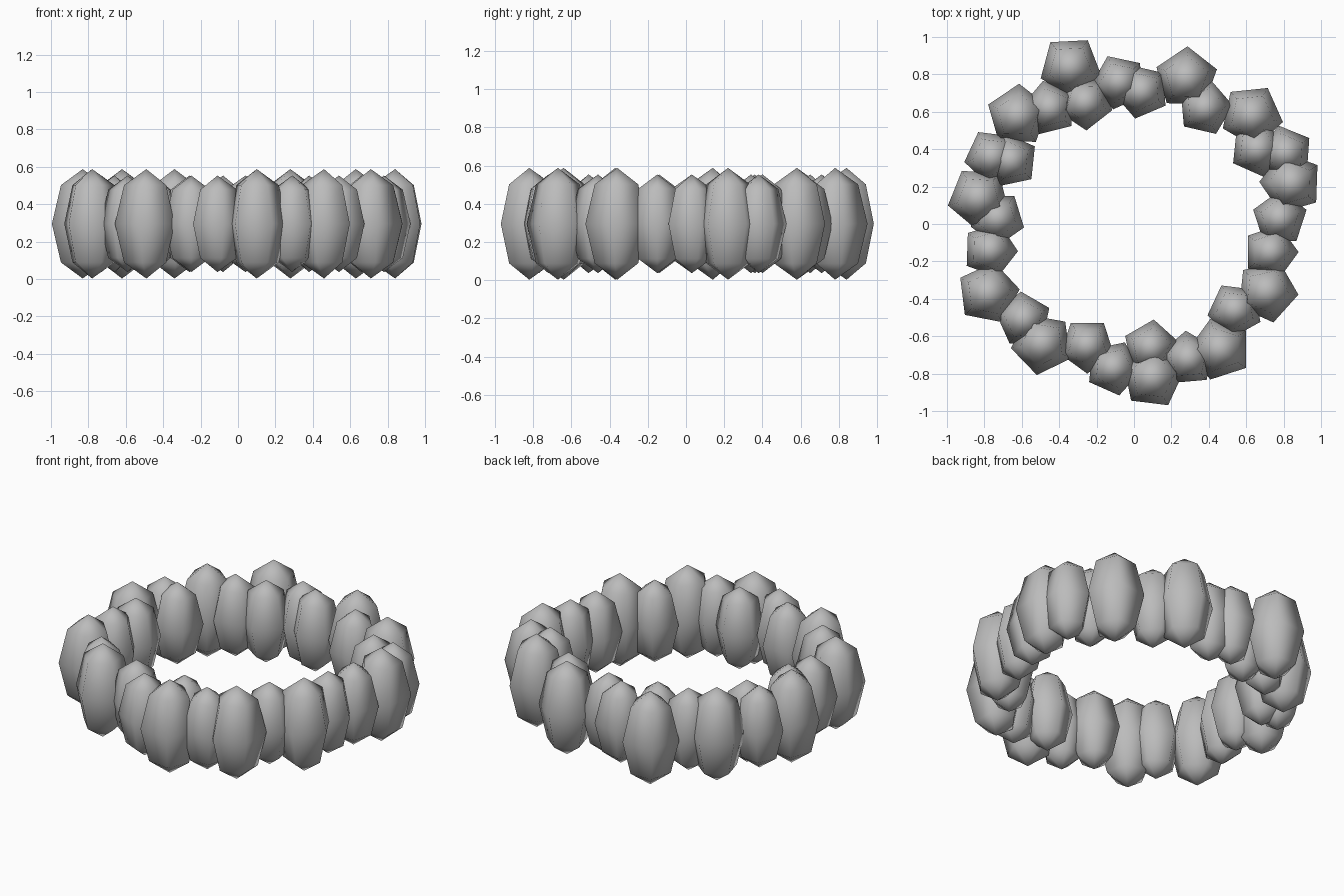
import bpy
import bmesh
from math import cos, sin, pi, radians

default_cube = bpy.data.objects.get("Cube")
if default_cube:
    bpy.data.objects.remove(default_cube, do_unlink=True)

SIDES = 5
STRETCH = 1.72      # half height of a stone relative to its radius
MID_HEIGHT = 0.295  # every stone is centred on this level

# Stones of the ring: x and y in hundredths, turn about z in degrees
LARGE_STONES = [
    (-34, 84, 57), (28, 78, 16), (63, 58, 60), (84, 22, 34),
    (71, -36, 66), (46, -67, 36), (10, -82, 11), (-49, -64, 44),
    (-78, -37, 7), (-83, 14, 50), (-62, 58, 16),
]
SMALL_STONES = [
    (-8, 76, 42), (4, 71, 41), (38, 62, 5), (81, 38, 32), (66, 40, 66),
    (78, 3, 18), (73, -15, 0), (54, -46, 47), (29, -72, 23), (9, -66, 12),
    (-11, -77, 66), (-25, -65, 54), (-59, -51, 24), (-77, -14, 70),
    (-73, 3, 53), (-76, 36, 47), (-66, 34, 30), (-45, 62, 32), (-26, 65, 56),
]


def make_material(name, color):
    material = bpy.data.materials.new(name)
    material.use_nodes = True
    material.diffuse_color = color
    for node in material.node_tree.nodes:
        if node.type == 'BSDF_PRINCIPLED':
            node.inputs["Base Color"].default_value = color
    return material


def make_stone_mesh(material):
    """Five-sided unit ball: two poles joined by three latitude rings."""
    bm = bmesh.new()
    bottom = bm.verts.new((0, 0, -1))
    top = bm.verts.new((0, 0, 1))
    rings = []
    for latitude in (-pi / 4, 0, pi / 4):
        ring = []
        for i in range(SIDES):
            angle = 2 * pi * i / SIDES
            ring.append(bm.verts.new((cos(latitude) * cos(angle),
                                      cos(latitude) * sin(angle),
                                      sin(latitude))))
        rings.append(ring)
    for i in range(SIDES):
        j = (i + 1) % SIDES
        bm.faces.new((bottom, rings[0][j], rings[0][i]))
        bm.faces.new((top, rings[-1][i], rings[-1][j]))
        for low, high in zip(rings, rings[1:]):
            bm.faces.new((low[i], low[j], high[j], high[i]))
    for face in bm.faces:
        face.smooth = True
    bmesh.ops.recalc_face_normals(bm, faces=bm.faces)
    mesh = bpy.data.meshes.new("stone")
    bm.to_mesh(mesh)
    bm.free()
    mesh.materials.append(material)
    return mesh


def place_stones(name, mesh, stones, radius):
    """Set linked copies of the stone around the ring."""
    for number, (x, y, turn) in enumerate(stones, start=1):
        stone = bpy.data.objects.new(f"{name}_{number}", mesh)
        stone.location = (x / 100, y / 100, MID_HEIGHT)
        stone.rotation_euler.z = radians(turn)
        stone.scale = (radius, radius, radius * STRETCH)
        bpy.context.collection.objects.link(stone)


stone_mesh = make_stone_mesh(make_material("stone grey", (0.5, 0.5, 0.5, 1)))
place_stones("large_stone", stone_mesh, LARGE_STONES, 0.17)
place_stones("small_stone", stone_mesh, SMALL_STONES, 0.15)
